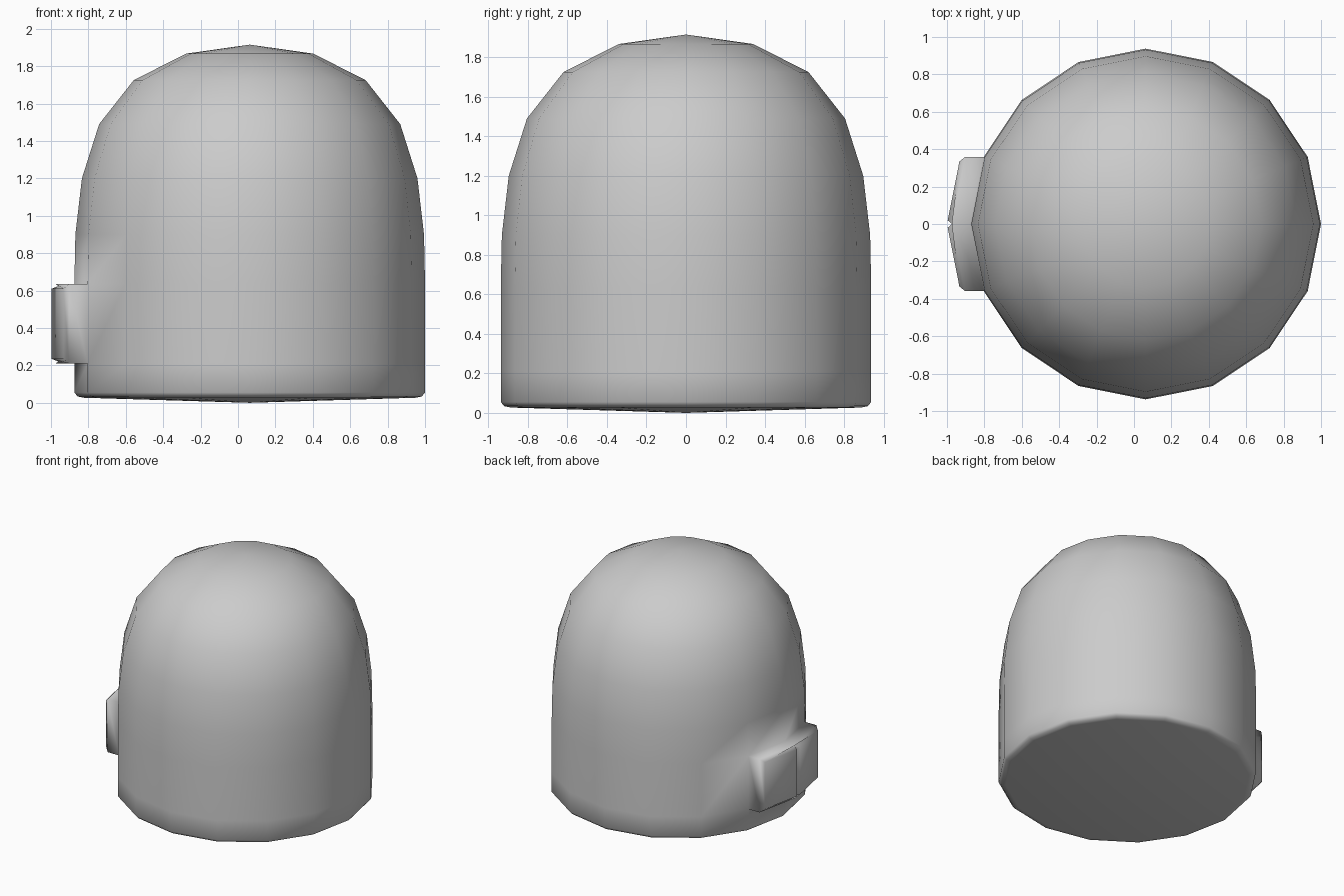
import bpy, bmesh, math
from mathutils import Vector

if "Cube" in bpy.data.objects:
    bpy.data.objects.remove(bpy.data.objects["Cube"])

SIDES, CX = 16, 0.0625
Z0, Z1 = 0.21, 0.635          # height range of the raised block

# body profile: (radius, height)
profile = [(0.885, 0.027), (0.92, 0.034), (0.9375, 0.055), (0.9375, Z0), (0.9375, Z1),
           (0.932, 0.9), (0.897, 1.2), (0.805, 1.49), (0.62, 1.725), (0.34, 1.867)]

bm = bmesh.new()
rings = []
for r, z in profile:
    rings.append([bm.verts.new((CX + r * math.cos(2 * math.pi * i / SIDES),
                                r * math.sin(2 * math.pi * i / SIDES), z))
                  for i in range(SIDES)])
bottom = bm.verts.new((CX, 0, 0))
top = bm.verts.new((CX, 0, 1.915))

# walls and the two closing fans
block_faces = []
for k in range(len(rings) - 1):
    a, b = rings[k], rings[k + 1]
    for i in range(SIDES):
        j = (i + 1) % SIDES
        f = bm.faces.new((a[i], a[j], b[j], b[i]))
        if profile[k][1] == Z0 and i in (SIDES // 2 - 1, SIDES // 2):
            block_faces.append(f)
for i in range(SIDES):
    j = (i + 1) % SIDES
    bm.faces.new((rings[0][j], rings[0][i], bottom))
    bm.faces.new((rings[-1][i], rings[-1][j], top))

# raised two-panel block on the left side
res = bmesh.ops.extrude_face_region(bm, geom=block_faces)
bmesh.ops.delete(bm, geom=[f for f in block_faces if f.is_valid], context='FACES')
new_faces = [g for g in res['geom'] if isinstance(g, bmesh.types.BMFace)]
new_verts = [g for g in res['geom'] if isinstance(g, bmesh.types.BMVert)]
bmesh.ops.translate(bm, verts=new_verts, vec=Vector((-0.125, 0, 0)))

# soften the block's outline
outline = [e for e in {e for f in new_faces for e in f.edges}
           if sum(f in new_faces for f in e.link_faces) == 1]
bmesh.ops.bevel(bm, geom=outline, offset=0.025, segments=1, affect='EDGES', profile=0.5)

# narrow groove between the two panels
seam = [e for e in bm.edges if all(abs(v.co.y) < 1e-3 and v.co.x < -0.98
        and Z0 + 0.01 < v.co.z < Z1 - 0.01 for v in e.verts)]
bmesh.ops.bevel(bm, geom=seam, offset=0.02, segments=2, affect='EDGES', profile=0.5)
for v in bm.verts:
    if abs(v.co.y) < 1e-3 and v.co.x < -0.97 and Z0 + 0.01 < v.co.z < Z1 - 0.01:
        v.co.x += 0.025

bmesh.ops.recalc_face_normals(bm, faces=bm.faces)
for f in bm.faces:
    f.smooth = True
mesh = bpy.data.meshes.new("domed_body")
bm.to_mesh(mesh)
bm.free()
body = bpy.data.objects.new("domed_body", mesh)
bpy.context.collection.objects.link(body)
